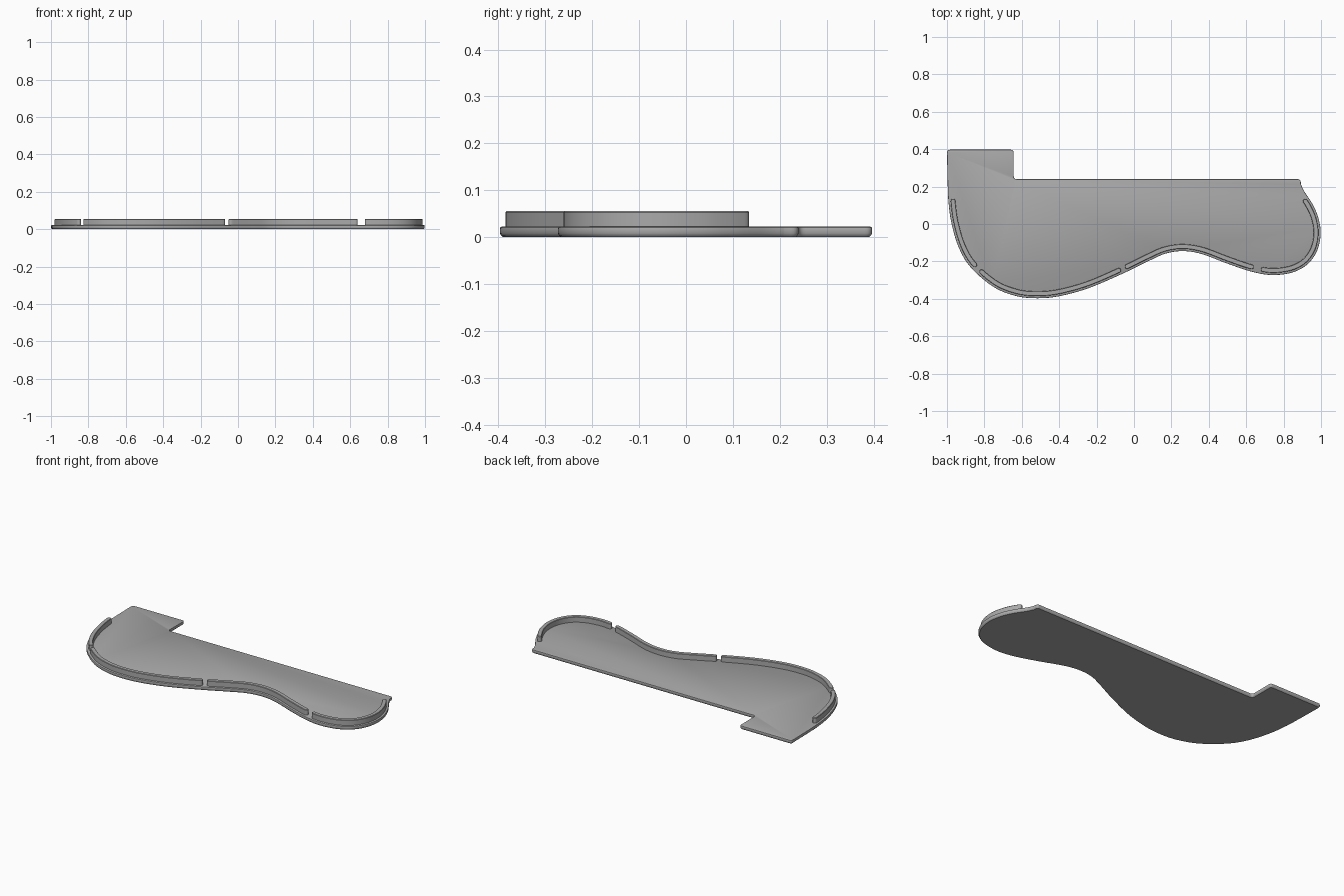
import bpy, bmesh, math
from mathutils import Vector

cube = bpy.data.objects.get("Cube")
if cube:
    bpy.data.objects.remove(cube)

grey = bpy.data.materials.new("mid grey")
grey.use_nodes = True
COLOUR = (0.4, 0.4, 0.4, 1)
grey.diffuse_color = COLOUR
grey.node_tree.nodes["Principled BSDF"].inputs["Base Color"].default_value = COLOUR


def spline(pts, steps=14):
    """Catmull-Rom curve through the points."""
    p = [Vector(q) for q in pts]
    p = [2 * p[0] - p[1]] + p + [2 * p[-1] - p[-2]]
    out = []
    for a, b, c, d in zip(p, p[1:], p[2:], p[3:]):
        for i in range(steps):
            t = i / steps
            out.append(0.5 * (2 * b + (c - a) * t + (2 * a - 5 * b + 4 * c - d) * t**2
                              + (3 * b - a - 3 * c + d) * t**3))
    return out + [p[-2]]


def fillet(before, corner, after, r=0.016, steps=5):
    """Rounded corner as a short quadratic arc."""
    c = Vector(corner)
    a = c + (Vector(before) - c).normalized() * r
    b = c + (Vector(after) - c).normalized() * r
    return [a * (1 - t)**2 + c * 2 * t * (1 - t) + b * t**2
            for t in (i / steps for i in range(steps + 1))]


def offset(pts, d, closed=True):
    """Shift a path to its left side by d."""
    out, n = [], len(pts)
    for i, p in enumerate(pts):
        a = pts[i - 1] if closed or i else p
        b = pts[(i + 1) % n] if closed or i < n - 1 else p
        t = (b - a).normalized()
        out.append(p + Vector((-t.y, t.x)) * d)
    return out


def slab(name, outline, layers):
    """Stack inset copies of an outline and cap both ends."""
    bm = bmesh.new()
    rings = [[bm.verts.new((p.x, p.y, z)) for p in offset(outline, inset)]
             for inset, z in layers]
    n = len(outline)
    for low, high in zip(rings, rings[1:]):
        for i in range(n):
            j = (i + 1) % n
            bm.faces.new((low[i], low[j], high[j], high[i]))
    bm.faces.new(rings[0][::-1])
    bm.faces.new(rings[-1])
    mesh = bpy.data.meshes.new(name)
    bm.to_mesh(mesh)
    bm.free()
    mesh.materials.append(grey)
    obj = bpy.data.objects.new(name, mesh)
    bpy.context.collection.objects.link(obj)
    bpy.ops.object.select_all(action='DESELECT')
    obj.select_set(True)
    bpy.context.view_layer.objects.active = obj
    bpy.ops.object.shade_smooth_by_angle(angle=math.radians(30))


# Flowing front edge, from the left rear round to the right rear
edge = spline([(-0.997, 0.24), (-0.992, 0.12), (-0.975, 0), (-0.935, -0.13), (-0.87, -0.235),
               (-0.75, -0.337), (-0.63, -0.385), (-0.52, -0.397), (-0.4, -0.386),
               (-0.24, -0.342), (-0.06, -0.265), (0.08, -0.197), (0.17, -0.158),
               (0.26, -0.145), (0.36, -0.16), (0.5, -0.212), (0.63, -0.255),
               (0.74, -0.273), (0.85, -0.258), (0.93, -0.213), (0.98, -0.14),
               (0.998, -0.05), (0.985, 0.035), (0.955, 0.105), (0.912, 0.172),
               (0.893, 0.21)])

# Base plate with straight stepped rear and rounded corners
rear = [edge[-1], (0.89, 0.24), (-0.643, 0.24), (-0.643, 0.397), (-1, 0.397), edge[0]]
outline = list(edge)
for a, b, c in zip(rear, rear[1:], rear[2:]):
    outline += fillet(a, b, c)
slab("base_plate", outline,
     [(0.006, 0), (0.002, 0.004), (0, 0.008), (0, 0.018), (0.001, 0.021), (0.004, 0.0225)])

# Four raised lip sections following the edge
HALF = 0.0125
track = offset(edge, 0.0245, closed=False)


def nearest(point):
    return min(range(len(track)), key=lambda i: (track[i] - Vector(point)).length)


def lip(name, start, end):
    path = [Vector(start)] + track[nearest(start) + 1:nearest(end)] + [Vector(end)]
    path[0], path[-1] = track[nearest(start)], track[nearest(end)]
    right, left = offset(path, -HALF, False), offset(path, HALF, False)

    def cap(centre, first):
        v = first - centre
        turn = [math.pi * i / 8 for i in range(1, 8)]
        return [centre + Vector((v.x * math.cos(a) - v.y * math.sin(a),
                                 v.x * math.sin(a) + v.y * math.cos(a))) for a in turn]

    shape = right + cap(path[-1], right[-1]) + left[::-1] + cap(path[0], left[0])
    slab(name, shape, [(0, 0.018), (0, 0.053), (0.002, 0.0555)])


lip("lip_right_end", (-0.968, 0.118), (-0.852, -0.222))
lip("lip_long_bulge", (-0.815, -0.262), (-0.083, -0.25))
lip("lip_waist", (-0.034, -0.225), (0.63, -0.231))
lip("lip_left_end", (0.688, -0.245), (0.908, 0.118))
